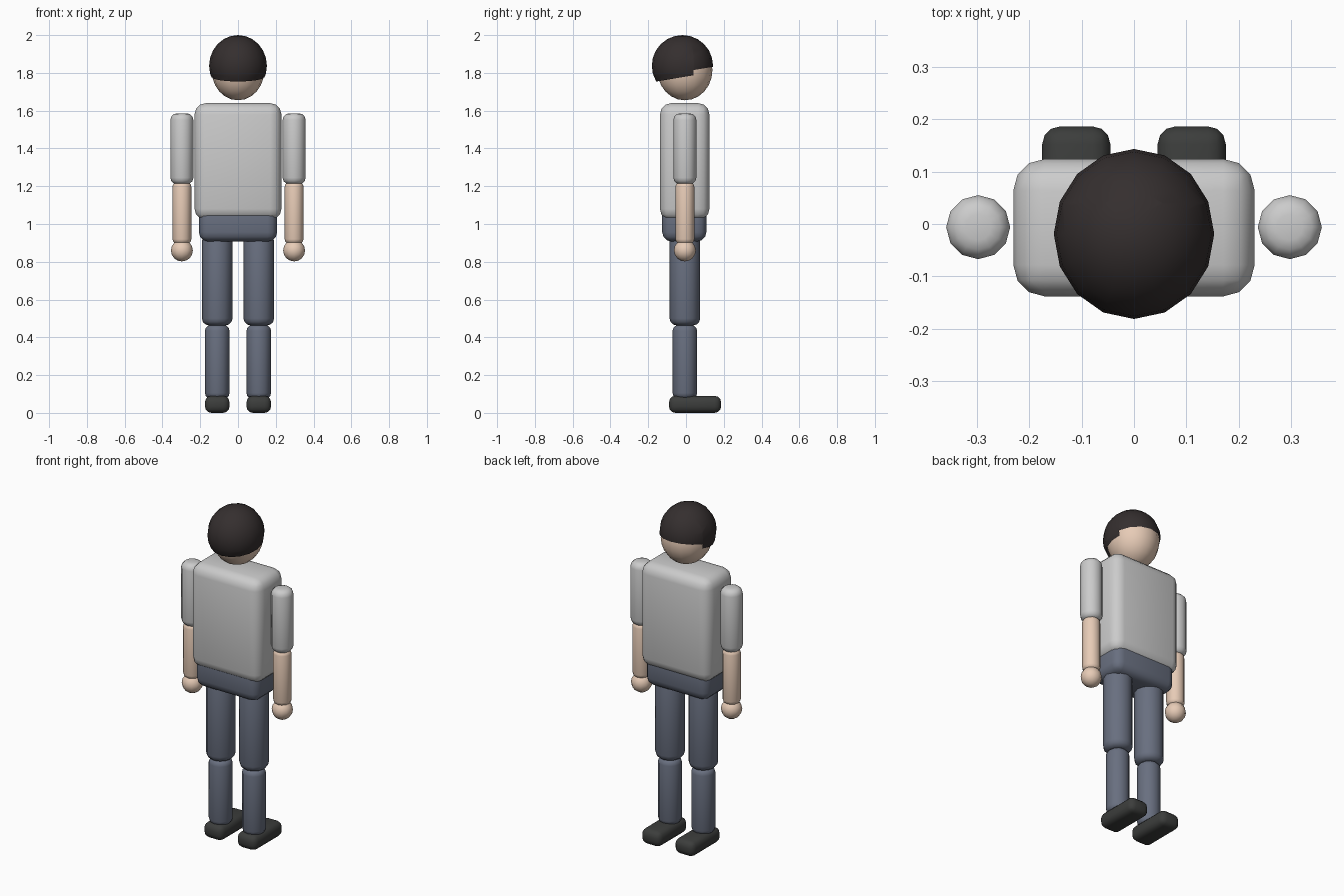
import bpy, bmesh
from math import radians
from mathutils import Vector, Matrix

if "Cube" in bpy.data.objects:
    bpy.data.objects.remove(bpy.data.objects["Cube"])

CY = -0.006  # body axis


def material(name, rgb):
    m = bpy.data.materials.new(name)
    m.diffuse_color = (*rgb, 1)
    m.use_nodes = True
    m.node_tree.nodes["Principled BSDF"].inputs["Base Color"].default_value = m.diffuse_color
    return m


SKIN = material("skin", (0.80, 0.60, 0.47))
CLOTH = material("trousers", (0.14, 0.16, 0.215))
HAIR = material("hair", (0.035, 0.028, 0.028))
SHOE = material("shoe", (0.045, 0.047, 0.045))


def finish(name, bm, mat=None):
    bmesh.ops.recalc_face_normals(bm, faces=bm.faces[:])
    me = bpy.data.meshes.new(name)
    bm.to_mesh(me)
    bm.free()
    me.shade_smooth()
    me.set_sharp_from_angle(angle=radians(50))
    if mat:
        me.materials.append(mat)
    ob = bpy.data.objects.new(name, me)
    bpy.context.collection.objects.link(ob)
    return ob


def rounded_box(name, lo, hi, bevel, mat=None):
    lo, hi = Vector(lo), Vector(hi)
    bm = bmesh.new()
    bmesh.ops.create_cube(bm, size=1, matrix=Matrix.LocRotScale((lo + hi) / 2, None, hi - lo))
    bmesh.ops.bevel(bm, geom=bm.edges[:], offset=bevel, segments=3, profile=0.5, affect='EDGES')
    return finish(name, bm, mat)


def limb(name, x, z0, z1, r, bevel, mat=None):
    bm = bmesh.new()
    bmesh.ops.create_cone(bm, cap_ends=True, segments=12, radius1=r, radius2=r, depth=z1 - z0,
                          matrix=Matrix.Translation((x, CY, (z0 + z1) / 2)))
    rims = [e for e in bm.edges if abs(e.verts[0].co.z - e.verts[1].co.z) < 1e-5]
    bmesh.ops.bevel(bm, geom=rims, offset=bevel, segments=3, profile=0.5, affect='EDGES')
    return finish(name, bm, mat)


def ball(center, radii, seg=16, rings=12):
    bm = bmesh.new()
    bmesh.ops.create_uvsphere(bm, u_segments=seg, v_segments=rings, radius=1,
                              matrix=Matrix.LocRotScale(Vector(center), None, Vector(radii)))
    return bm


# Torso and hips
rounded_box("torso", (-0.23, -0.138, 1.02), (0.23, 0.124, 1.64), 0.06)
rounded_box("hips", (-0.207, -0.126, 0.907), (0.207, 0.108, 1.12), 0.05, CLOTH)

# Arms, legs and shoes on both sides
for side, s in (("left", -1), ("right", 1)):
    ax, lx = 0.297 * s, 0.11 * s
    limb(side + "_upper_arm", ax, 1.21, 1.586, 0.061, 0.035)
    limb(side + "_forearm", ax, 0.895, 1.222, 0.05, 0.025, SKIN)
    finish(side + "_hand", ball((ax, CY, 0.86), (0.058,) * 3, 12, 8), SKIN)
    limb(side + "_thigh", lx, 0.463, 0.945, 0.081, 0.037, CLOTH)
    limb(side + "_shin", lx, 0.075, 0.465, 0.065, 0.03, CLOTH)
    rounded_box(side + "_shoe", (lx - 0.065, -0.09, 0), (lx + 0.065, 0.186, 0.09), 0.034, SHOE)

# Head
finish("head", ball((0, CY, 1.815), (0.14, 0.146, 0.16)), SKIN)

# Hair cap: sloping hairline with a step up in front of the ears
bm = ball((0, -0.019, 1.838), (0.153, 0.162, 0.162))
STEP, SLOPE = 0.04, 0.165
cuts = [((0, STEP, 0), (0, 1, 0)),
        ((0, STEP, 1.787), (0, -SLOPE, 1)),
        ((0, STEP, 1.815), (0, -SLOPE, 1))]
for co, no in cuts:
    bmesh.ops.bisect_plane(bm, geom=bm.verts[:] + bm.edges[:] + bm.faces[:],
                           plane_co=co, plane_no=no, dist=1e-5)
gone = []
for f in bm.faces:
    c = f.calc_center_median()
    line = (1.815 if c.y > STEP else 1.787) + SLOPE * (c.y - STEP)
    if c.z < line:
        gone.append(f)
bmesh.ops.delete(bm, geom=gone, context='FACES')
finish("hair", bm, HAIR)
